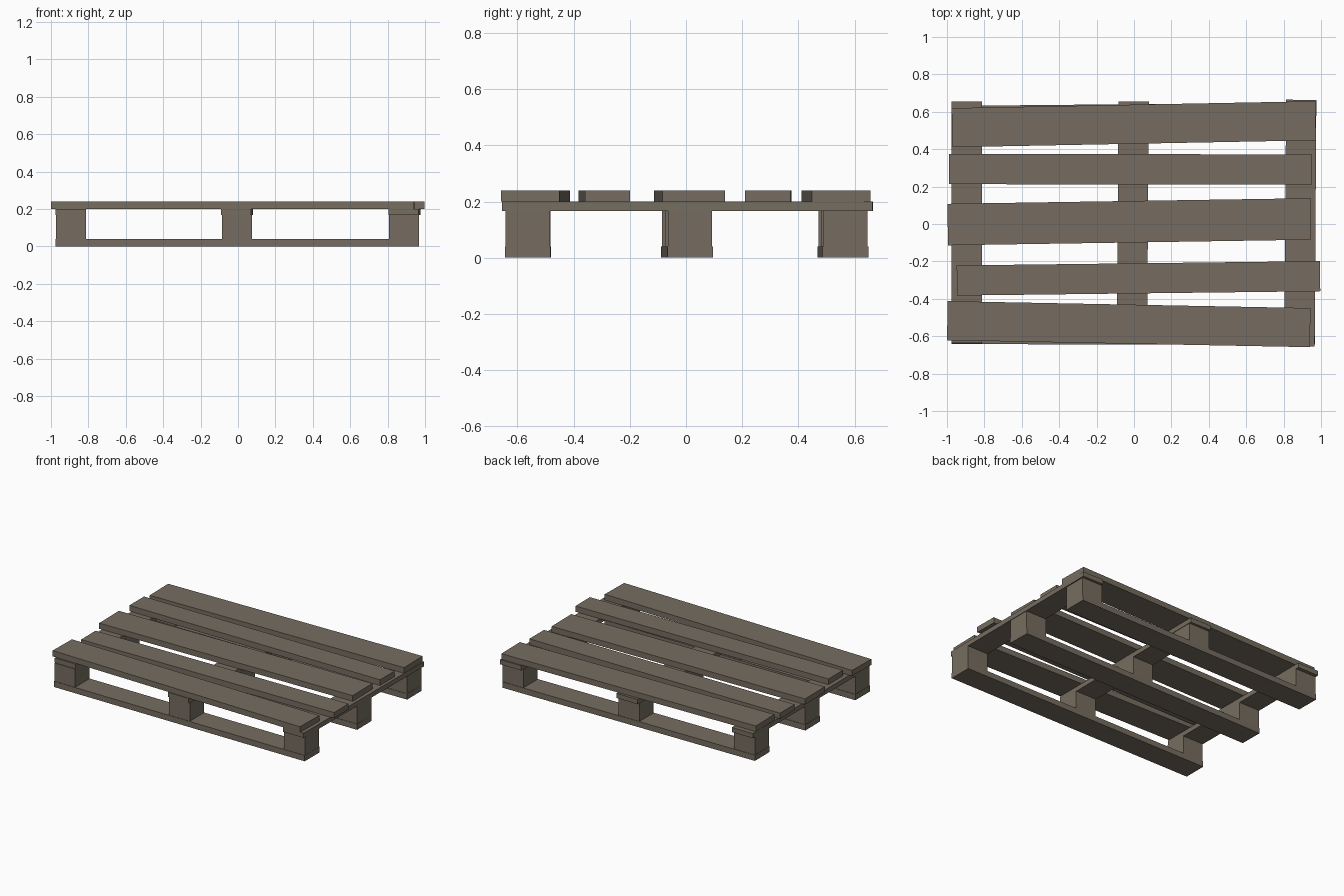
import bpy
import bmesh
import math
from mathutils import Matrix, Vector

if "Cube" in bpy.data.objects:
    bpy.data.objects.remove(bpy.data.objects["Cube"])

wood = bpy.data.materials.new("weathered_wood")
wood.diffuse_color = (0.18, 0.152, 0.117, 1.0)
wood.use_nodes = True
wood.node_tree.nodes["Principled BSDF"].inputs["Base Color"].default_value = wood.diffuse_color


def plank(name, start, end, width, z0, z1):
    """Box running from start to end (x, y), between heights z0 and z1."""
    a, b = Vector(start), Vector(end)
    mid, d = (a + b) / 2, b - a
    bm = bmesh.new()
    bmesh.ops.create_cube(bm, size=1)
    bmesh.ops.scale(bm, vec=(d.length, width, z1 - z0), verts=bm.verts)
    mesh = bpy.data.meshes.new(name)
    bm.to_mesh(mesh)
    bm.free()
    mesh.materials.append(wood)
    ob = bpy.data.objects.new(name, mesh)
    ob.matrix_world = (Matrix.Translation((mid.x, mid.y, (z0 + z1) / 2))
                       @ Matrix.Rotation(math.atan2(d.y, d.x), 4, 'Z'))
    bpy.context.collection.objects.link(ob)


# Deck boards, front to back, each slightly crooked: x left, y left, x right, y right, width
deck = [(-0.998, -0.517, 0.942, -0.554, 0.209),
        (-0.947, -0.302, 0.995, -0.279, 0.161),
        (-0.996, -0.003, 0.945, 0.027, 0.222),
        (-0.99, 0.294, 0.952, 0.291, 0.162),
        (-0.973, 0.515, 0.971, 0.552, 0.209)]
for i, (x0, y0, x1, y1, w) in enumerate(deck):
    plank(f"deck_board_{i + 1}", (x0, y0), (x1, y1), w, 0.2, 0.24)

# Cross boards under the deck: x front, y front, x back, y back
cross = [(-0.894, -0.635, -0.894, 0.654),
         (-0.011, -0.645, -0.002, 0.655),
         (0.885, -0.654, 0.894, 0.664)]
for i, (x0, y0, x1, y1) in enumerate(cross):
    plank(f"cross_board_{i + 1}", (x0, y0), (x1, y1), 0.162, 0.167, 0.2)

# Bottom runners with three blocks each: y left, y right
runners = {"front": (-0.561, -0.563), "middle": (-0.007, 0.015), "back": (0.55, 0.568)}
for side, (y0, y1) in runners.items():
    plank(f"{side}_runner", (-0.975, y0), (0.968, y1), 0.163, 0, 0.04)
    for i, x in enumerate((-0.893, -0.005, 0.887)):
        y = y0 + (y1 - y0) * (x + 0.975) / 1.943
        plank(f"{side}_block_{i + 1}", (x - 0.08, y), (x + 0.08, y), 0.157, 0.04, 0.167)
